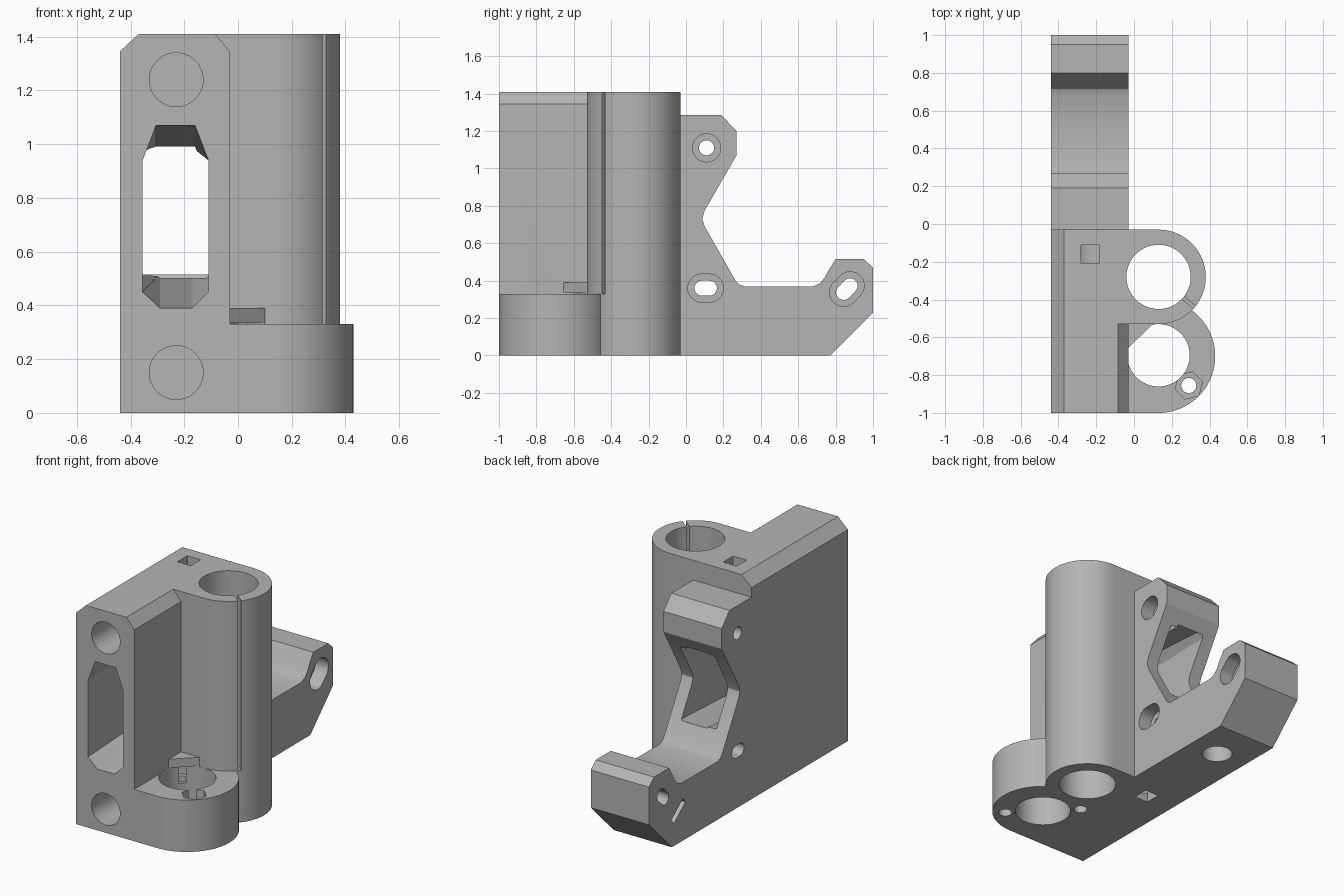
import bpy, bmesh, math
from mathutils import Vector, Matrix

cube = bpy.data.objects.get("Cube")
if cube:
    bpy.data.objects.remove(cube)

grey = bpy.data.materials.new("light_grey_plastic")
grey.use_nodes = True
COLOUR = (0.46, 0.46, 0.46, 1)
grey.diffuse_color = COLOUR
grey.node_tree.nodes["Principled BSDF"].inputs["Base Color"].default_value = COLOUR

AXES = {"x": lambda a, b, d: (d, a, b),
        "y": lambda a, b, d: (a, d, b),
        "z": lambda a, b, d: (a, b, d)}


def loft(name, ring_a, ring_b, axis, lo, hi):
    """Closed solid between two matching outlines along an axis."""
    bm = bmesh.new()
    a = [bm.verts.new(AXES[axis](p[0], p[1], lo)) for p in ring_a]
    b = [bm.verts.new(AXES[axis](p[0], p[1], hi)) for p in ring_b]
    bm.faces.new(a)
    bm.faces.new(b)
    for i in range(len(a)):
        j = (i + 1) % len(a)
        bm.faces.new((a[i], a[j], b[j], b[i]))
    bmesh.ops.recalc_face_normals(bm, faces=bm.faces[:])
    mesh = bpy.data.meshes.new(name)
    bm.to_mesh(mesh)
    bm.free()
    mesh.materials.append(grey)
    ob = bpy.data.objects.new(name, mesh)
    bpy.context.collection.objects.link(ob)
    return ob


def prism(name, ring, axis, lo, hi):
    return loft(name, ring, ring, axis, lo, hi)


def circle(cx, cy, r, n=64, turn=0):
    return [(cx + r * math.cos(turn + math.tau * i / n),
             cy + r * math.sin(turn + math.tau * i / n)) for i in range(n)]


def rect(a0, a1, b0, b1):
    return [(a0, b0), (a1, b0), (a1, b1), (a0, b1)]


def slot(cx, cy, half, r, angle):
    """Outline with two rounded ends, half = distance from middle to end centre."""
    ring = []
    for side in (0, math.pi):
        ex = cx + half * math.cos(angle + side)
        ey = cy + half * math.sin(angle + side)
        for i in range(17):
            t = angle + side - math.pi / 2 + math.pi * i / 16
            ring.append((ex + r * math.cos(t), ey + r * math.sin(t)))
    return ring


def turned_rect(cx, cy, half_l, half_w, angle):
    c, s = math.cos(angle), math.sin(angle)
    return [(cx + u * c - v * s, cy + u * s + v * c)
            for u, v in rect(-half_l, half_l, -half_w, half_w)]


LEFT, RIGHT, TOP = -0.44, -0.03, 1.41
bearing, nut = (0.13, -0.28), (0.13, -0.70)

# Solid parts
body = prism("carriage_end", [(LEFT, 0), (RIGHT, 0), (RIGHT, 1.345), (-0.085, TOP),
                              (-0.37, TOP), (LEFT, 1.345)], "y", -1, -0.03)
solids = [
    prism("bearing_block", [(LEFT, 0), (bearing[0], 0), (bearing[0], TOP),
                            (-0.37, TOP), (LEFT, 1.345)], "y", -0.53, -0.03),
    prism("bearing_tube", circle(*bearing, 0.25, 96), "z", 0, TOP),
    prism("nut_block", rect(-0.2, nut[0], -1, -0.5), "z", 0, 0.33),
    prism("nut_boss", circle(*nut, 0.30, 96), "z", 0, 0.33),
    prism("rear_bracket", [(-0.1, 0), (0.77, 0), (1, 0.23), (1, 0.47), (0.95, 0.515),
                           (0.80, 0.515), (0.765, 0.46), (0.74, 0.415), (0.715, 0.385),
                           (0.68, 0.37), (0.31, 0.37), (0.285, 0.378), (0.265, 0.40),
                           (0.10, 0.69), (0.087, 0.73), (0.10, 0.775), (0.27, 1.07),
                           (0.27, 1.20), (0.19, 1.285), (-0.1, 1.285)],
          "x", LEFT, RIGHT),
]

# Openings
cuts = [
    prism("bearing_bore", circle(*bearing, 0.17), "z", -0.1, 1.5),
    prism("nut_bore", circle(0.13, -0.695, 0.165), "z", -0.1, 0.335),
    prism("clamp_slit", turned_rect(0.29, -0.415, 0.13, 0.009, math.radians(-40)),
          "z", 0.33, 1.5),
    loft("belt_tunnel",
         [(-0.29, 0.39), (-0.17, 0.39), (-0.11, 0.45), (-0.11, 0.94),
          (-0.16, 1.07), (-0.305, 1.07), (-0.355, 0.94), (-0.355, 0.45)],
         [(-0.29, 0.52), (-0.17, 0.52), (-0.11, 0.521), (-0.11, 0.979),
          (-0.16, 0.98), (-0.305, 0.98), (-0.355, 0.979), (-0.355, 0.521)],
         "y", -1.0005, 0.4),
    prism("foot_pocket", circle(-0.23, 0.5, 0.09), "z", -0.1, 0.16),
    prism("foot_slit", turned_rect(0.705, 0.205, 0.075, 0.02, math.radians(-39)),
          "x", -0.6, -0.24),
]
for z in (0.15, 1.24):
    cuts.append(prism("rod_socket", circle(-0.23, z, 0.10), "y", -1.1, -0.10))
for lo, hi in ((-0.1, 0.15), (1.24, 1.5)):
    cuts.append(prism("rod_window", rect(-0.28, -0.185, -0.21, -0.11), "z", lo, hi))

# Nut screws on opposite sides of the bore
for x, y in ((0.29, -0.855), (-0.03, -0.535)):
    cuts.append(prism("screw_hole", circle(x, y, 0.04, 32), "z", -0.1, 0.36))
    cuts.append(prism("hex_pocket", circle(x, y, 0.075, 6, 0.26), "z", 0.22, 0.36))

# Bracket screw slots with recessed heads
for y, z, half, angle in ((0.11, 1.11, 0.0005, 0), (0.105, 0.36, 0.02, 0),
                          (0.86, 0.355, 0.025, math.radians(45))):
    cuts.append(prism("bracket_slot", slot(y, z, half, 0.04, angle), "x", -0.6, 0.01))
    cuts.append(prism("bracket_recess", slot(y, z, half, 0.075, angle), "x", -0.12, 0.01))


def combine(tool, operation):
    mod = body.modifiers.new(tool.name, "BOOLEAN")
    mod.operation = operation
    mod.solver = "EXACT"
    mod.object = tool
    bpy.context.view_layer.objects.active = body
    bpy.ops.object.modifier_apply(modifier=mod.name)
    bpy.data.objects.remove(tool)


for part in solids:
    combine(part, "UNION")

# Corner web above the inner screw
combine(prism("corner_web", [(-0.05, -0.51), (0.10, -0.51), (0.10, -0.53),
                             (-0.03, -0.655), (-0.05, -0.655)], "z", 0.325, 0.39), "UNION")
for part in cuts:
    combine(part, "DIFFERENCE")

bpy.ops.object.select_all(action="DESELECT")
body.select_set(True)
bpy.context.view_layer.objects.active = body
bpy.ops.object.shade_smooth_by_angle(angle=math.radians(25))
